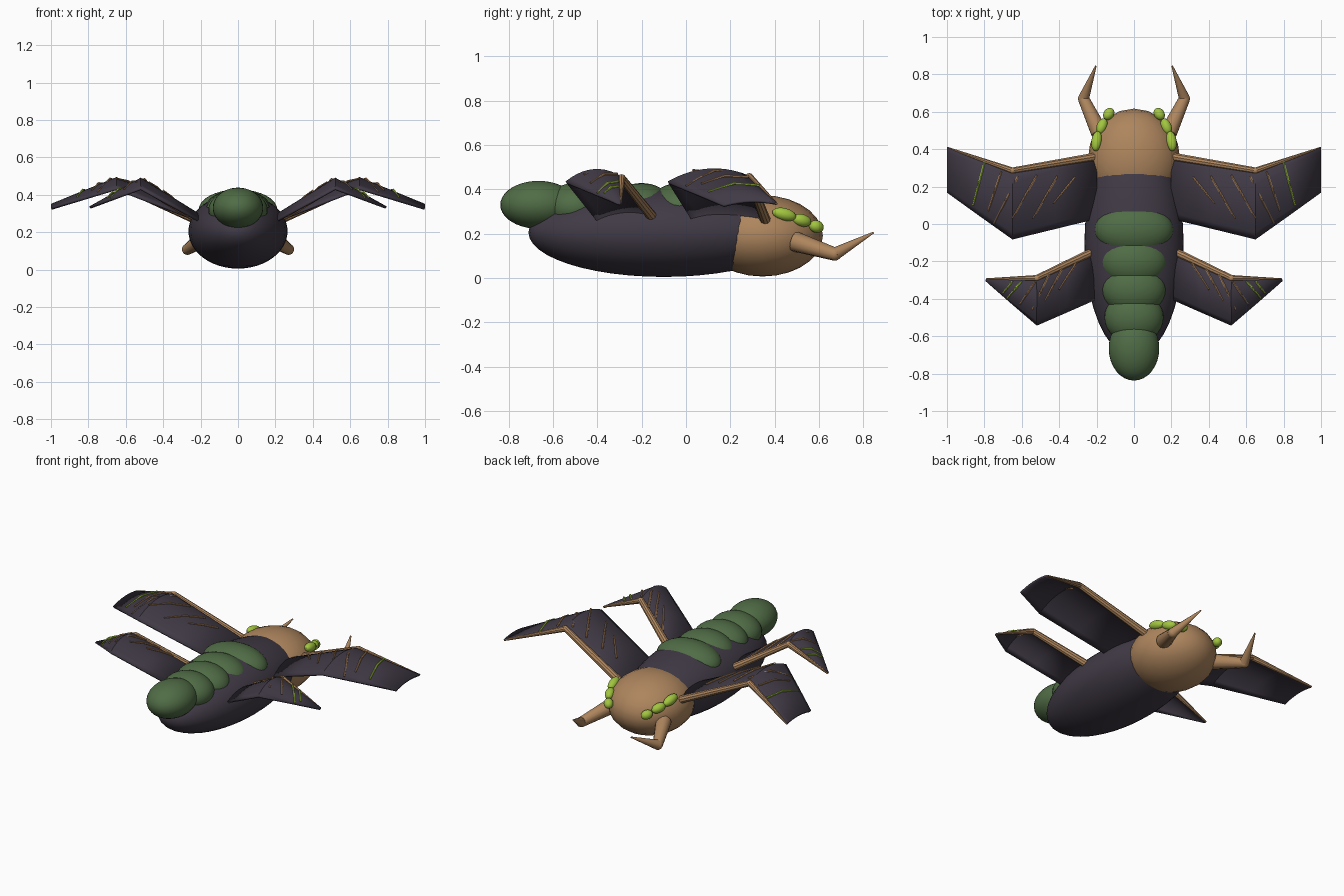
import bpy, bmesh
from math import radians
from mathutils import Vector, Matrix

if "Cube" in bpy.data.objects:
    bpy.data.objects.remove(bpy.data.objects["Cube"], do_unlink=True)


def material(name, rgb):
    m = bpy.data.materials.new(name)
    m.use_nodes = True
    m.diffuse_color = (*rgb, 1)
    m.node_tree.nodes["Principled BSDF"].inputs["Base Color"].default_value = (*rgb, 1)
    return m


DARK = material("dark purple", (0.052, 0.042, 0.06))
BROWN = material("tan brown", (0.42, 0.235, 0.11))
GREEN = material("moss green", (0.08, 0.15, 0.06))
LIME = material("lime", (0.36, 0.56, 0.05))


def finish(name, bm, mat, mirror=False, thickness=0):
    """Turn a bmesh into a smooth-shaded object, optionally mirrored in x."""
    me = bpy.data.meshes.new(name)
    bm.to_mesh(me)
    bm.free()
    me.materials.append(mat)
    ob = bpy.data.objects.new(name, me)
    bpy.context.collection.objects.link(ob)
    if thickness:
        mod = ob.modifiers.new("Thickness", 'SOLIDIFY')
        mod.thickness = thickness
        mod.offset = 0
    if mirror:
        mod = ob.modifiers.new("Mirror", 'MIRROR')
        mod.use_mirror_merge = False
    bpy.ops.object.select_all(action='DESELECT')
    ob.select_set(True)
    bpy.context.view_layer.objects.active = ob
    bpy.ops.object.shade_smooth_by_angle(angle=radians(35))
    return ob


def ellipsoid(bm, centre, radii, rot=Matrix(), segs=32, rings=20):
    mat = Matrix.Translation(centre) @ rot @ Matrix.Diagonal((*radii, 1))
    bmesh.ops.create_uvsphere(bm, u_segments=segs, v_segments=rings, radius=1, matrix=mat)


def rod(bm, a, b, ra, rb, segs=8):
    """Tapered rod from a to b."""
    a, b = Vector(a), Vector(b)
    d = b - a
    mat = Matrix.Translation((a + b) / 2) @ d.to_track_quat('Z', 'Y').to_matrix().to_4x4()
    bmesh.ops.create_cone(bm, cap_ends=True, segments=segs, radius1=ra, radius2=rb,
                          depth=d.length, matrix=mat)


# Body and head
bm = bmesh.new()
ellipsoid(bm, (0, -0.1, 0.205), (0.265, 0.61, 0.2), segs=40, rings=24)
finish("body", bm, DARK)
bm = bmesh.new()
ellipsoid(bm, (0, 0.345, 0.19), (0.247, 0.272, 0.183), segs=20, rings=14)
finish("head", bm, BROWN)

# Overlapping back plates, ending in the tail
plates = [(-0.03, 0.21, 0.14, 0.32), (-0.2, 0.178, 0.14, 0.32), (-0.35, 0.17, 0.14, 0.32),
          (-0.5, 0.158, 0.14, 0.32), (-0.665, 0.135, 0.172, 0.33)]
for i, (y, rx, ry, z) in enumerate(plates):
    bm = bmesh.new()
    ellipsoid(bm, (0, y, z), (rx, ry, 0.108))
    finish("tail" if i == 4 else f"back_plate_{i + 1}", bm, GREEN)

# Rows of three eyes
bm = bmesh.new()
for x, y, z, length, yaw in [(0.2, 0.443, 0.287, 0.056, 8), (0.172, 0.522, 0.26, 0.046, 22),
                             (0.135, 0.588, 0.232, 0.036, 35)]:
    rot = Matrix.Rotation(radians(yaw), 4, 'Z') @ Matrix.Rotation(radians(-14), 4, 'X')
    ellipsoid(bm, (x, y, z), (0.028, length, 0.028), rot, 16, 10)
finish("eyes", bm, LIME, mirror=True)

# Bent horns
bm = bmesh.new()
elbow = (0.27, 0.67, 0.108)
rod(bm, (0.185, 0.49, 0.165), elbow, 0.046, 0.03, 12)
ellipsoid(bm, elbow, (0.03, 0.03, 0.03), segs=12, rings=8)
rod(bm, elbow, (0.204, 0.845, 0.205), 0.03, 0.004, 12)
finish("horns", bm, BROWN, mirror=True)


class Wing:
    """Cambered sheet through (leading, trailing, camber) stations: root, kink, tip."""

    def __init__(self, stations):
        self.st = [(Vector(a), Vector(b), c) for a, b, c in stations]

    def point(self, s, c):
        i = min(int(s), 1)
        t = s - i
        ends = [a.lerp(b, c) + Vector((0, 0, k * 4 * c * (1 - c)))
                for a, b, k in self.st[i:i + 2]]
        return ends[0].lerp(ends[1], t)

    def height(self, x, y):
        xs = [a.x for a, b, k in self.st]
        i = 0 if x < xs[1] else 1
        s = i + (x - xs[i]) / (xs[i + 1] - xs[i])
        lead, trail = self.point(s, 0).y, self.point(s, 1).y
        c = min(max((lead - y) / (lead - trail), 0), 1)
        return self.point(s, c).z

    def build(self, name, brown_veins, lime_veins):
        # Membrane
        bm = bmesh.new()
        cols = 10
        grid = [[bm.verts.new(self.point(s / 2, c / cols)) for c in range(cols + 1)]
                for s in range(5)]
        for r, q in zip(grid, grid[1:]):
            for j in range(cols):
                bm.faces.new((r[j], r[j + 1], q[j + 1], q[j]))
        finish(name + "_membrane", bm, DARK, mirror=True, thickness=0.012)
        # Leading-edge spar
        bm = bmesh.new()
        a, b, c = (p[0] for p in self.st)
        rod(bm, a, b, 0.024, 0.018, 10)
        ellipsoid(bm, b, (0.018, 0.018, 0.018), segs=10, rings=8)
        rod(bm, b, c, 0.018, 0.005, 10)
        finish(name + "_spar", bm, BROWN, mirror=True)
        # Veins lying on the upper side
        for label, veins, mat in (("veins", brown_veins, BROWN), ("tip_veins", lime_veins, LIME)):
            bm = bmesh.new()
            for x1, y1, x2, y2 in veins:
                mid = Vector(((x1 + x2) / 2, (y1 + y2) / 2))
                p = [Vector((x, y, self.height(x, y) + 0.012))
                     for x, y in ((x1, y1), mid, (x2, y2))]
                rod(bm, p[0], p[1], 0.006, 0.006, 6)
                rod(bm, p[1], p[2], 0.006, 0.004, 6)
            finish(f"{name}_{label}", bm, mat, mirror=True)


front = Wing([((0.2, 0.36, 0.255), (0.2, 0.03, 0.255), 0.035),
              ((0.65, 0.285, 0.455), (0.65, -0.08, 0.43), 0.045),
              ((0.998, 0.408, 0.335), (0.998, 0.17, 0.325), 0.015)])
front.build("front_wing",
            [(0.315, 0.25, 0.43, 0.11), (0.41, 0.255, 0.54, 0.03), (0.52, 0.26, 0.65, 0.03),
             (0.62, 0.255, 0.75, 0.0), (0.71, 0.28, 0.78, 0.07)],
            [(0.80, 0.33, 0.86, 0.1)])

hind = Wing([((0.2, -0.14, 0.26), (0.2, -0.4, 0.255), 0.03),
             ((0.52, -0.29, 0.45), (0.52, -0.54, 0.43), 0.045),
             ((0.79, -0.295, 0.335), (0.79, -0.303, 0.33), 0.0)])
hind.build("hind_wing",
           [(0.31, -0.21, 0.4, -0.35), (0.385, -0.24, 0.475, -0.41),
            (0.455, -0.27, 0.545, -0.46), (0.53, -0.31, 0.61, -0.43)],
           [(0.6, -0.305, 0.68, -0.4), (0.65, -0.305, 0.7, -0.37)])
